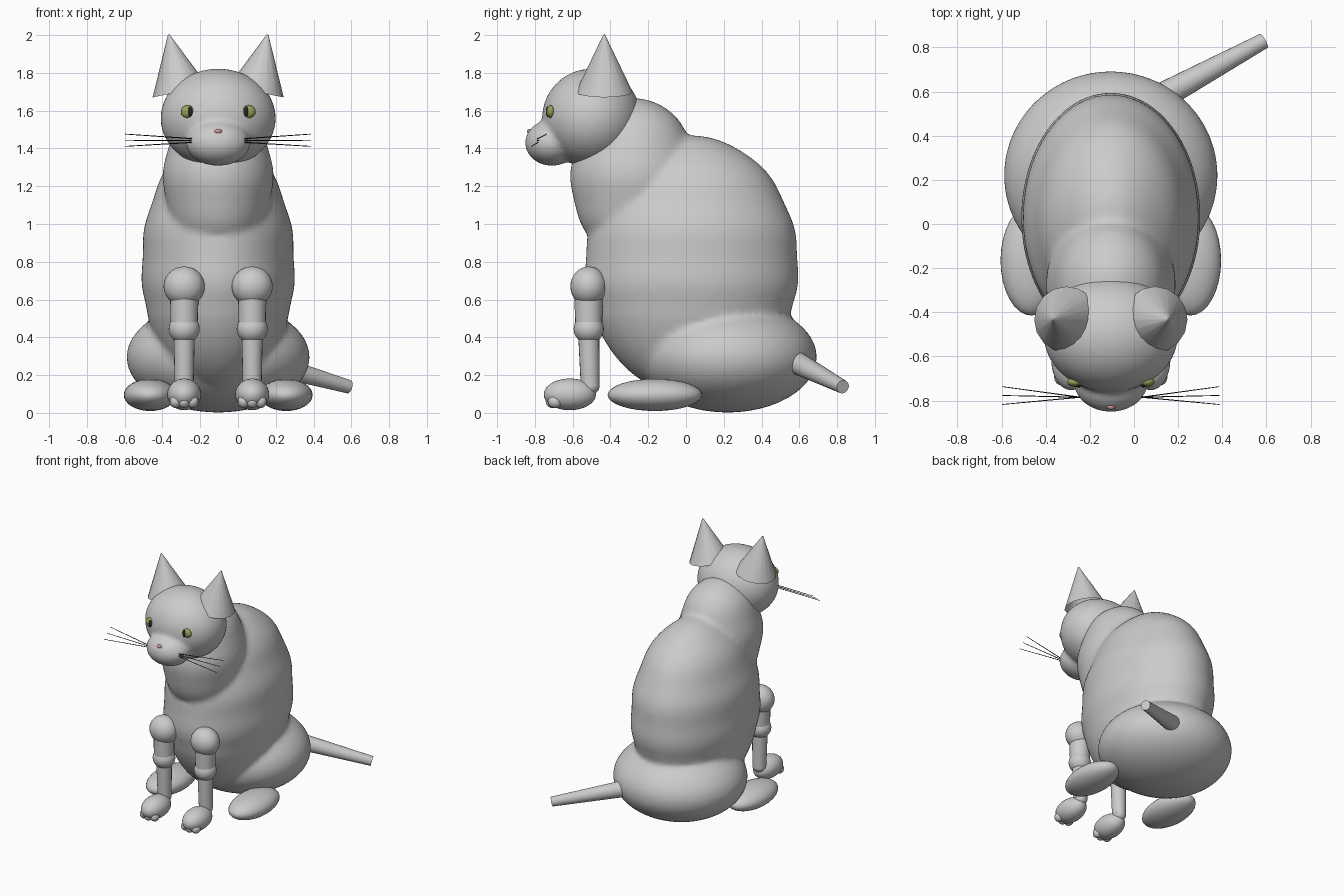
import bpy, math
from mathutils import Vector

if "Cube" in bpy.data.objects:
    bpy.data.objects.remove(bpy.data.objects["Cube"])

CX = -0.105  # symmetry plane of the cat

def material(name, rgb):
    m = bpy.data.materials.new(name)
    m.diffuse_color = (*rgb, 1)
    m.use_nodes = True
    m.node_tree.nodes["Principled BSDF"].inputs["Base Color"].default_value = m.diffuse_color
    return m

GREEN = material("eye_green", (0.30, 0.36, 0.10))
BLACK = material("black", (0.02, 0.02, 0.02))
PINK = material("nose_pink", (0.60, 0.30, 0.27))

def finish(o, name, mat=None):
    o.name = name
    if mat:
        o.data.materials.append(mat)
    bpy.ops.object.shade_smooth_by_angle(angle=math.radians(50))
    return o

def ball(name, dx, y, z, rx, ry, rz, mat=None, seg=32):
    bpy.ops.mesh.primitive_uv_sphere_add(segments=seg, ring_count=seg // 2, location=(CX + dx, y, z))
    o = bpy.context.object
    o.scale = (rx, ry, rz)
    bpy.ops.object.transform_apply(location=False, rotation=False, scale=True)
    return finish(o, name, mat)

def rod(name, a, b, r1, r2, mat=None, seg=20):
    a, b = Vector(a), Vector(b)
    bpy.ops.mesh.primitive_cone_add(vertices=seg, radius1=r1, radius2=r2, depth=(b - a).length,
                                    location=(a + b) / 2,
                                    rotation=(b - a).to_track_quat('Z', 'Y').to_euler())
    return finish(bpy.context.object, name, mat)

def blend(name, parts, voxel, passes):
    """Fuse overlapping balls into one soft skin."""
    bpy.ops.object.select_all(action='DESELECT')
    for p in parts:
        p.select_set(True)
    bpy.context.view_layer.objects.active = parts[0]
    bpy.ops.object.join()
    o = bpy.context.object
    bpy.ops.object.transform_apply(location=True, rotation=True, scale=True)
    m = o.modifiers.new("fuse", 'REMESH')
    m.mode, m.voxel_size = 'VOXEL', voxel
    s = o.modifiers.new("soften", 'SMOOTH')
    s.factor, s.iterations = 0.5, passes
    for mod in ("fuse", "soften"):
        bpy.ops.object.modifier_apply(modifier=mod)
    o.name = name
    bpy.ops.object.shade_smooth()
    return o

# body: torso, chest and haunches in one skin
body = blend("body", [
    ball("torso", 0, 0.03, 0.78, 0.405, 0.565, 0.69, seg=64),
    ball("chest", 0, -0.275, 1.24, 0.29, 0.335, 0.43, seg=64),
    ball("haunches", 0, 0.22, 0.295, 0.485, 0.473, 0.293, seg=64)], 0.02, 6)

# faint ripples in the coat
normals = [v.normal.copy() for v in body.data.vertices]
for v, n in zip(body.data.vertices, normals):
    fade = min(1, max(0, (v.co.z - 0.5) / 0.1))
    v.co += n * 0.004 * fade * math.sin(2 * math.pi * (v.co.z - 0.9) / 0.29)

# head with muzzle
blend("head", [
    ball("skull", 0, -0.5, 1.56, 0.305, 0.262, 0.262, seg=64),
    ball("muzzle", 0, -0.71, 1.43, 0.17, 0.142, 0.122, seg=48)], 0.015, 6)
ball("nose", 0, -0.828, 1.49, 0.021, 0.014, 0.013, PINK, 16)

for side, label in ((-1, "left"), (1, "right")):
    # ear, leaning outwards
    bpy.ops.mesh.primitive_cone_add(vertices=16, radius1=0.15, radius2=0.004, depth=0.31,
                                    end_fill_type='NOTHING',
                                    location=(CX + side * 0.231, -0.433, 1.852),
                                    rotation=(0, side * 0.2, 0))
    finish(bpy.context.object, label + "_ear")

    # eye
    ball(label + "_eye", side * 0.16, -0.716, 1.595, 0.038, 0.022, 0.034, GREEN, 24)
    ball(label + "_pupil", side * 0.148, -0.732, 1.595, 0.012, 0.010, 0.028, BLACK, 16)

    # whiskers
    for i, (y, z) in enumerate(((-0.737, 1.476), (-0.777, 1.443), (-0.818, 1.411))):
        rod(f"{label}_whisker_{i + 1}", (CX + side * 0.14, -0.785, 1.452 - 0.01 * i),
            (CX + side * 0.492, y, z), 0.003, 0.002, BLACK, 6)

    # front leg
    x = side * 0.18
    ball(label + "_shoulder", x, -0.515, 0.67, 0.109, 0.097, 0.105)
    rod(label + "_upper_leg", (CX + x, -0.515, 0.64), (CX + x, -0.515, 0.45), 0.076, 0.072)
    ball(label + "_elbow", x, -0.515, 0.445, 0.082, 0.08, 0.078)
    rod(label + "_lower_leg", (CX + x, -0.515, 0.42), (CX + x, -0.507, 0.14), 0.056, 0.05)
    ball(label + "_ankle", x, -0.507, 0.145, 0.05, 0.05, 0.05, seg=20)
    ball(label + "_front_paw", x, -0.615, 0.098, 0.09, 0.138, 0.084)
    for i in (-1, 0, 1):
        ball(f"{label}_toe_{i + 2}", x + i * 0.045, -0.705 + 0.012 * abs(i), 0.06,
             0.032, 0.038, 0.035, seg=16)

    # hind foot
    ball(label + "_hind_foot", side * 0.36, -0.165, 0.095, 0.14, 0.25, 0.085)

# tail, tapering off to the right
rod("tail", (0.0, 0.51, 0.305), (0.588, 0.83, 0.138), 0.068, 0.036, seg=24)
